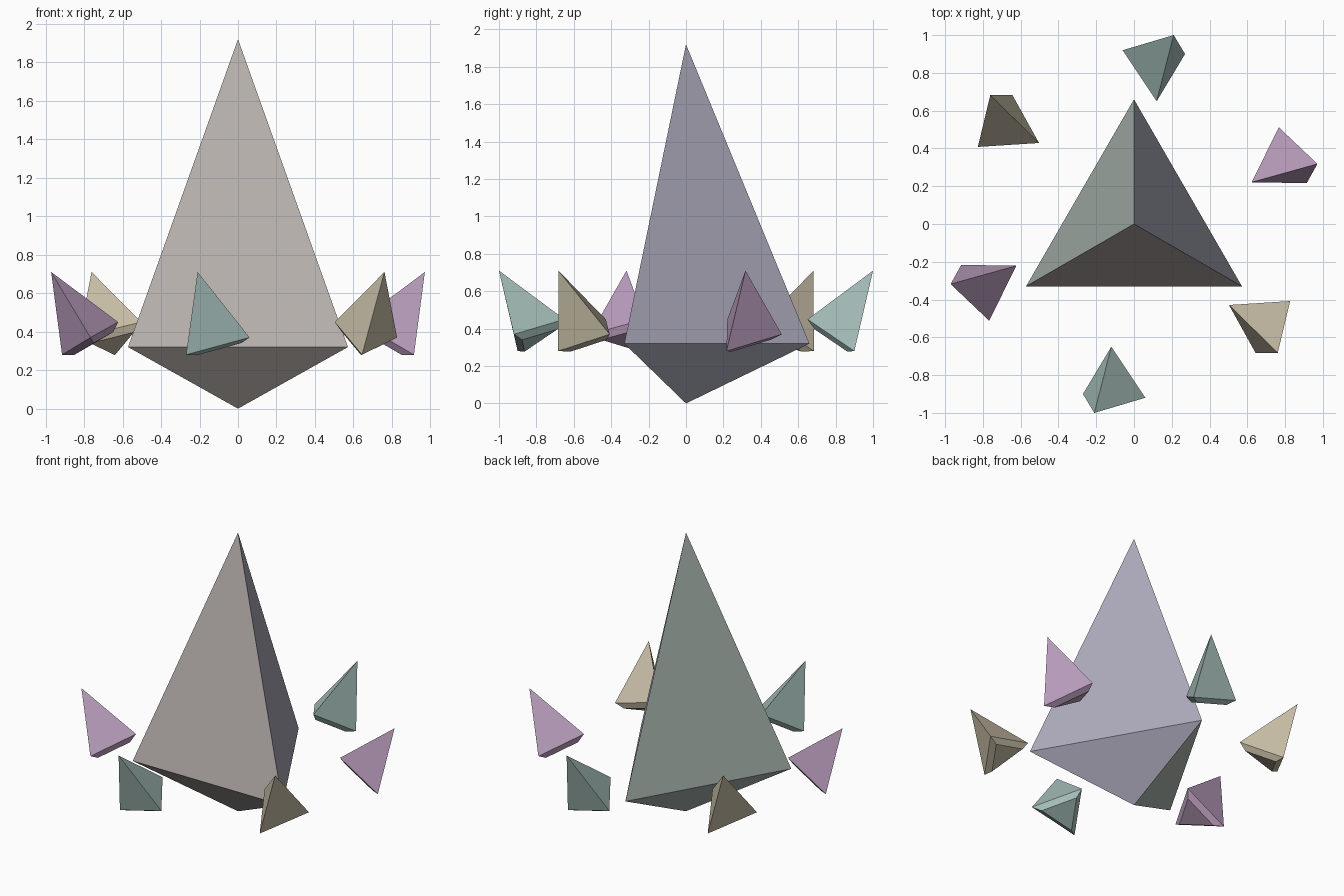
import bpy
from math import radians
from mathutils import Vector, Matrix

if "Cube" in bpy.data.objects:
    bpy.data.objects.remove(bpy.data.objects["Cube"])


def material(name, rgb):
    m = bpy.data.materials.new(name)
    m.diffuse_color = (*rgb, 1)
    m.use_nodes = True
    m.node_tree.nodes["Principled BSDF"].inputs["Base Color"].default_value = m.diffuse_color
    return m


def add_mesh(name, verts, faces, mats):
    me = bpy.data.meshes.new(name)
    me.from_pydata([tuple(v) for v in verts], [], faces)
    for m in mats:
        me.materials.append(m)
    ob = bpy.data.objects.new(name, me)
    bpy.context.collection.objects.link(ob)
    return ob


# large central crystal: tall three-sided spire over a shallow point
ring = [Matrix.Rotation(radians(90 + 120 * i), 3, 'Z') @ Vector((0.66, 0, 0)) + Vector((0, 0, 0.32))
        for i in range(3)]
verts = ring + [Vector((0, 0, 1.92)), Vector((0, 0, 0))]
sides = [(i, (i + 1) % 3, 3) for i in range(3)]
under = [((i + 1) % 3, i, 4) for i in range(3)]
mats = [material("olive_blue", (0.39, 0.45, 0.42)),
        material("olive_pink", (0.50, 0.46, 0.44)),
        material("pink_blue", (0.42, 0.41, 0.50))]
crystal = add_mesh("central_crystal", verts, sides + under, mats)
for p in crystal.data.polygons:
    p.material_index = p.index % 3

# leaning shard: three-sided pyramid with a thin bevelled base
tip = Vector((-0.21, -1.0, 0.71))
base = [Vector((0.06, -0.92, 0.37)), Vector((-0.12, -0.65, 0.45)), Vector((-0.27, -0.90, 0.28))]
centre = sum(base, Vector()) / 3
down = (centre - tip).normalized() * 0.033
bottom = [centre.lerp(b, 0.7) + down for b in base]
shard_verts = base + bottom + [tip]
shard_faces = [(5, 4, 3)]
for i in range(3):
    j = (i + 1) % 3
    shard_faces += [(i, j, 6), (j, i, i + 3, j + 3)]

# six shards circling the crystal in three alternating colours
colours = [material("teal", (0.38, 0.52, 0.49)),
           material("tan", (0.57, 0.51, 0.38)),
           material("purple", (0.49, 0.34, 0.51))]
for k in range(6):
    rot = Matrix.Rotation(radians(60 * k), 3, 'Z')
    add_mesh(f"shard_{k + 1}", [rot @ v for v in shard_verts], shard_faces, [colours[k % 3]])
